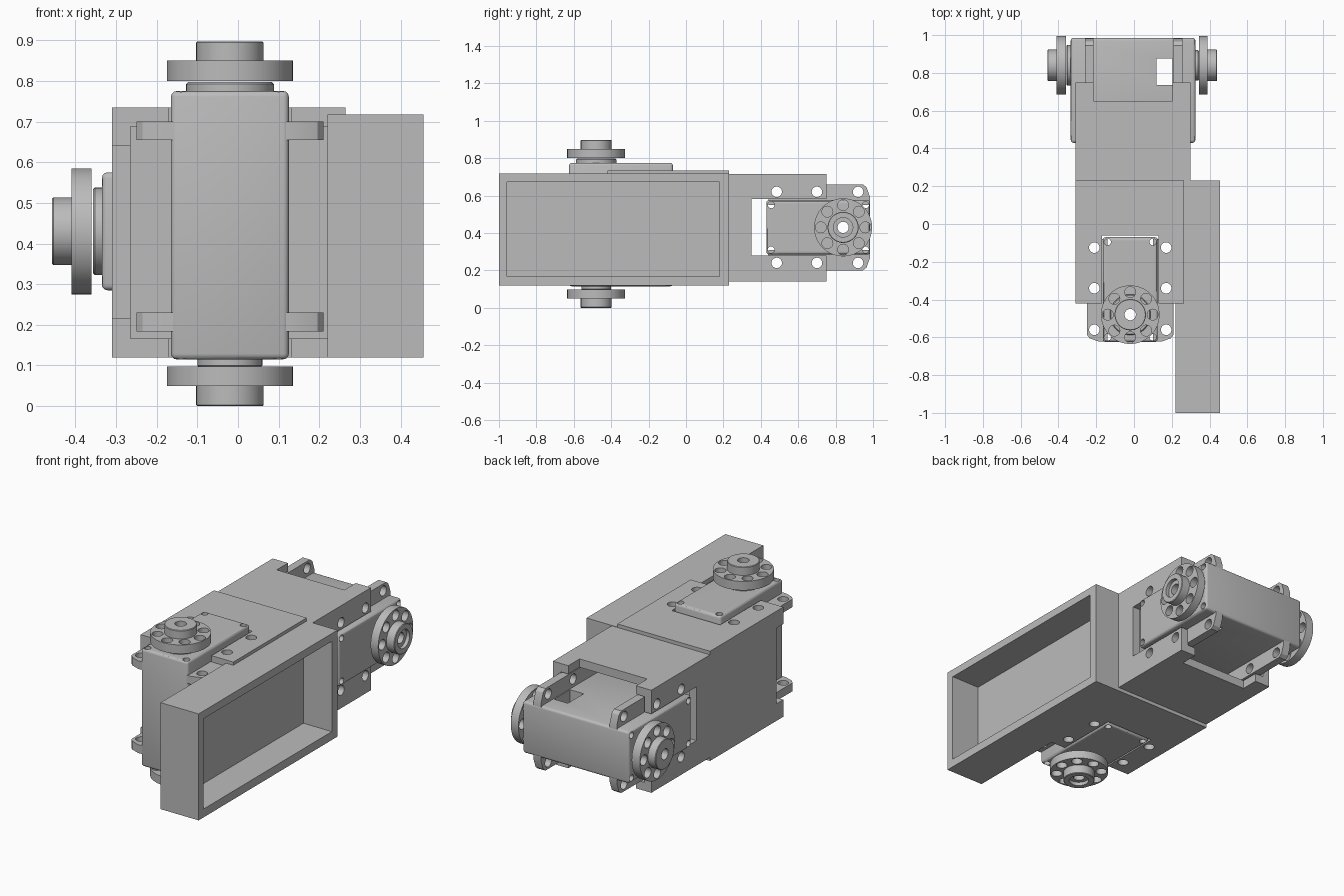
import bpy, bmesh, math
from mathutils import Matrix, Vector

cube = bpy.data.objects.get("Cube")
if cube:
    bpy.data.objects.remove(cube, do_unlink=True)

grey = bpy.data.materials.new("plain_grey")
grey.use_nodes = True
colour = (0.5, 0.5, 0.5, 1)
grey.diffuse_color = colour
grey.node_tree.nodes["Principled BSDF"].inputs["Base Color"].default_value = colour


def finish(name, bm):
    bmesh.ops.recalc_face_normals(bm, faces=bm.faces)
    mesh = bpy.data.meshes.new(name)
    bm.to_mesh(mesh)
    bm.free()
    mesh.materials.append(grey)
    obj = bpy.data.objects.new(name, mesh)
    bpy.context.collection.objects.link(obj)
    return obj


def box(name, x, y, z, bevel=0):
    bm = bmesh.new()
    bmesh.ops.create_cube(bm, size=1)
    for v in bm.verts:
        v.co = Vector([(r[0] + r[1]) / 2 + c * (r[1] - r[0]) for c, r in zip(v.co, (x, y, z))])
    if bevel:
        bmesh.ops.bevel(bm, geom=list(bm.edges), offset=bevel, segments=3,
                        profile=0.5, affect='EDGES')
    return finish(name, bm)


def cylinder(name, radius, centre, z, sides=40, axis='Z', bevel=0):
    bm = bmesh.new()
    bmesh.ops.create_cone(bm, cap_ends=True, segments=sides, radius1=radius,
                          radius2=radius, depth=z[1] - z[0])
    if bevel:
        rims = [e for e in bm.edges if abs(e.verts[0].co.z - e.verts[1].co.z) < 0.001]
        bmesh.ops.bevel(bm, geom=rims, offset=bevel, segments=1, affect='EDGES')
    mid = (z[0] + z[1]) / 2
    if axis == 'X':
        m = Matrix.Translation((mid, *centre)) @ Matrix.Rotation(math.pi / 2, 4, 'Y')
    else:
        m = Matrix.Translation((*centre, mid))
    bm.transform(m)
    return finish(name, bm)


def prism(name, outline, z):
    bm = bmesh.new()
    face = bm.faces.new([bm.verts.new((x, y, z[0])) for x, y in outline])
    top = bmesh.ops.extrude_face_region(bm, geom=[face])['geom']
    bmesh.ops.translate(bm, vec=(0, 0, z[1] - z[0]),
                        verts=[v for v in top if isinstance(v, bmesh.types.BMVert)])
    return finish(name, bm)


def apply_cuts(obj, cutters):
    for c in cutters:
        mod = obj.modifiers.new("cut", 'BOOLEAN')
        mod.operation, mod.solver, mod.object = 'DIFFERENCE', 'EXACT', c
    graph = bpy.context.evaluated_depsgraph_get()
    mesh = bpy.data.meshes.new_from_object(obj.evaluated_get(graph))
    obj.modifiers.clear()
    obj.data = mesh
    for c in cutters:
        bpy.data.objects.remove(c, do_unlink=True)
    return obj


LONG = (-1, 1)
HALF = 0.145              # half width of a motor body
HOLES = (0.08, -0.14, -0.355)


def motor(prefix, place):
    """Motor with its shaft along local z and its long side along local y."""
    parts = []

    def bore(r=0.03):
        return cylinder("cutter", r, (0, 0), LONG, 24)

    # Casing with cable opening and corner screw holes
    casing = box(prefix + "_casing", (-HALF, HALF), (-0.41, HALF), (-0.325, 0.335), 0.014)
    cuts = [bore(), box("cutter", LONG, (-0.105, 0.035), (-0.205, -0.12))]
    cuts += [cylinder("cutter", 0.018, (s * 0.12, y), LONG, 16)
             for s in (-1, 1) for y in (-0.385, 0.12)]
    parts.append(apply_cuts(casing, cuts))

    # Bosses under the discs
    for name, r, z in (("upper", 0.108, (0.33, 0.357)), ("lower", 0.08, (-0.345, -0.32))):
        boss = cylinder(f"{prefix}_{name}_boss", r, (0, 0), z, bevel=0.005)
        parts.append(apply_cuts(boss, [bore()]))

    # Mounting ears on both sides of the casing
    for name, z in (("upper", (0.215, 0.26)), ("lower", (-0.257, -0.21))):
        for side, s in (("left", -1), ("right", 1)):
            outline = [(s * x, y) for x, y in ((0.12, -0.40), (0.23, -0.40), (0.23, 0.105),
                                               (0.215, 0.125), (0.165, 0.143), (0.12, 0.143))]
            ear = prism(f"{prefix}_{name}_{side}_ear", outline, z)
            parts.append(apply_cuts(ear, [cylinder("cutter", 0.028, (s * 0.19, y), LONG, 24)
                                          for y in HOLES]))

    # Output discs with eight holes and a hub
    for name, disc_z, hub_z in (("upper", (0.36, 0.41), (0.40, 0.457)),
                                ("lower", (-0.39, -0.343), (-0.44, -0.38))):
        disc = cylinder(f"{prefix}_{name}_disc", 0.155, (0, 0), disc_z, 64)
        ring = [math.tau * i / 8 for i in range(8)]
        parts.append(apply_cuts(disc, [bore()] + [
            cylinder("cutter", 0.029, (0.119 * math.cos(a), 0.119 * math.sin(a)), LONG, 20)
            for a in ring]))
        hub = cylinder(f"{prefix}_{name}_hub", 0.083, (0, 0), hub_z, 48, bevel=0.003)
        cuts = [bore()]
        if name == "lower":
            cuts.append(cylinder("cutter", 0.052, (0, 0), (-0.5, -0.42), 32))
        parts.append(apply_cuts(hub, cuts))
    for p in parts:
        p.data.transform(place)


# Two motors: front one upright, rear one lying sideways
FX, FY, RY, RZ = -0.02, -0.48, 0.84, 0.43
motor("front_motor", Matrix.Translation((FX, FY, 0.44)) @ Matrix.Rotation(math.pi, 4, 'Z'))
motor("rear_motor", Matrix.Translation((0, RY, RZ)) @ Matrix.Rotation(-math.pi / 2, 4, 'Y'))

# Front bracket: hollow box, open to the front, with slots above and below
front = box("front_bracket", (-0.31, 0.265), (-0.42, 0.23), (0.12, 0.735))
cuts = [box("cutter", (-0.265, 0.22), (-0.6, 0.0), (0.167, 0.688)),
        box("cutter", (-0.17, 0.13), (-0.6, -0.06), LONG),
        box("cutter", (-0.5, -0.2), (-0.6, -0.36), (0.215, 0.64))]
cuts += [cylinder("cutter", 0.028, (FX + s * 0.19, FY - b), LONG, 24)
         for s in (-1, 1) for b in HOLES[1:]]
apply_cuts(front, cuts)

# Rear bracket: hollow box, open to the back, with side slots and notched plates
rear = box("rear_bracket", (-0.31, 0.30), (0.2, 0.75), (0.14, 0.715))
cuts = [box("cutter", (-0.267, 0.253), (0.28, 0.9), (0.187, 0.668)),
        box("cutter", LONG, (0.35, 0.9), (0.28, 0.582)),
        box("cutter", (-0.215, 0.205), (0.65, 0.9), LONG)]
cuts += [cylinder("cutter", 0.028, (RY + b, RZ + s * 0.19), LONG, 24, 'X')
         for s in (-1, 1) for b in HOLES[1:]]
apply_cuts(rear, cuts)

# Side tray opening outward
tray = box("side_tray", (0.22, 0.456), (-1, 0.23), (0.12, 0.717))
apply_cuts(tray, [box("cutter", (0.28, 0.6), (-0.957, 0.18), (0.167, 0.673))])

# Smooth round surfaces, keep edges sharp
bpy.ops.object.select_all(action='DESELECT')
for obj in bpy.context.collection.objects:
    if obj.type == 'MESH' and grey.name in obj.data.materials:
        obj.select_set(True)
        bpy.context.view_layer.objects.active = obj
bpy.ops.object.shade_smooth_by_angle(angle=math.radians(30))
